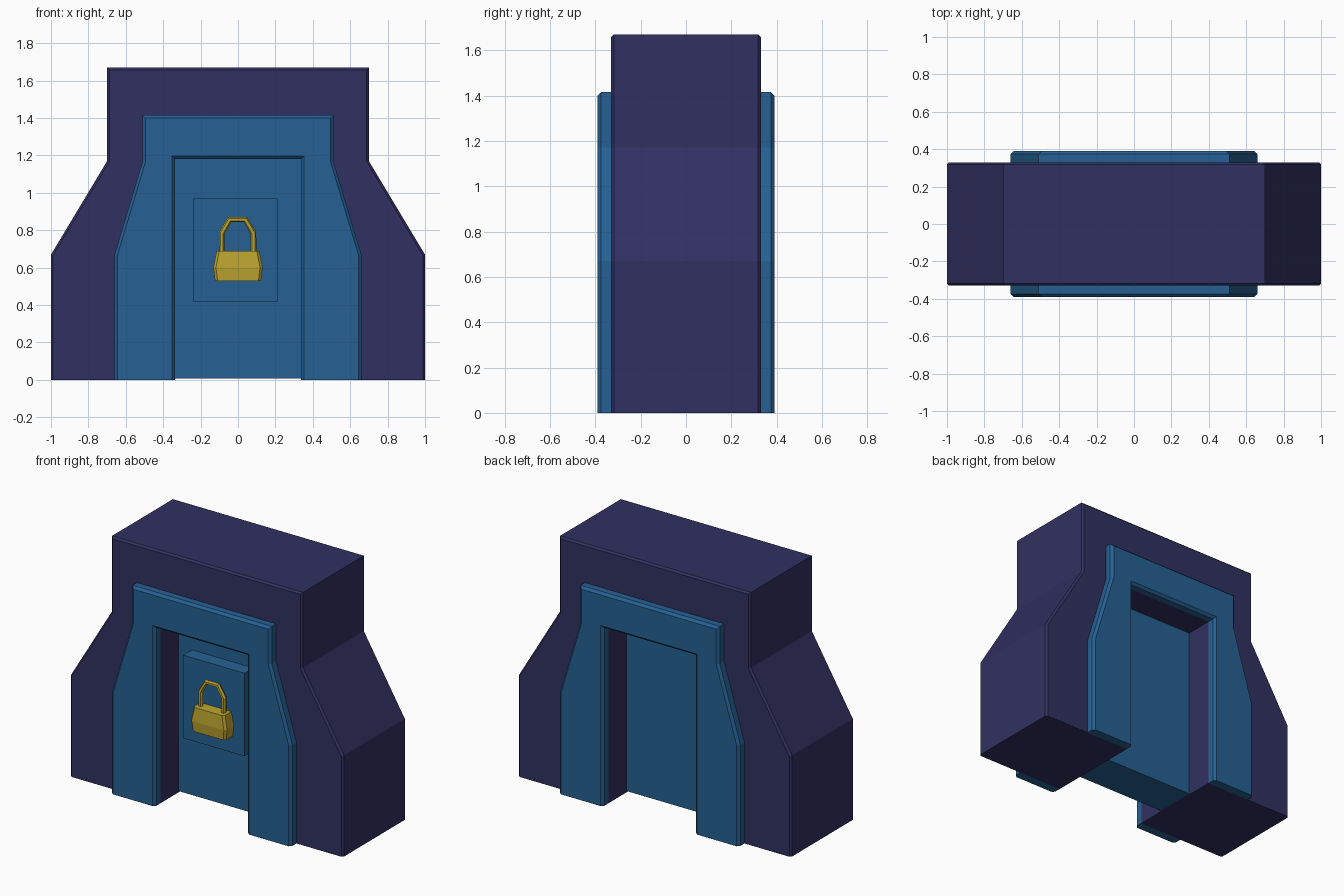
import bpy, bmesh

if "Cube" in bpy.data.objects:
    bpy.data.objects.remove(bpy.data.objects["Cube"])


def material(name, srgb):
    mat = bpy.data.materials.new(name)
    mat.diffuse_color = [((c / 255 + 0.055) / 1.055) ** 2.4 for c in srgb] + [1]
    mat.use_nodes = True
    mat.node_tree.nodes["Principled BSDF"].inputs["Base Color"].default_value = mat.diffuse_color
    return mat


PURPLE = material("dark purple stone", (49, 48, 97))
BLUE = material("blue panel", (38, 97, 148))
GOLD = material("gold metal", (190, 166, 48))


def finish(name, bm, mat):
    bmesh.ops.recalc_face_normals(bm, faces=bm.faces)
    me = bpy.data.meshes.new(name)
    bm.to_mesh(me)
    bm.free()
    me.materials.append(mat)
    ob = bpy.data.objects.new(name, me)
    bpy.context.collection.objects.link(ob)
    return ob


def prism(name, half, y0, y1, mat, bevel_ys=(), bevel=0.0, keep_inside=0.0):
    """Mirror a half profile (x, z) across x = 0, extrude it along y, bevel cap rims."""
    pts = half + [(-x, z) for x, z in reversed(half)]
    bm = bmesh.new()
    face = bm.faces.new([bm.verts.new((x, y0, z)) for x, z in pts])
    new = bmesh.ops.extrude_face_region(bm, geom=[face])["geom"]
    for v in new:
        if isinstance(v, bmesh.types.BMVert):
            v.co.y = y1
    rims = [e for e in bm.edges
            if any(all(abs(v.co.y - y) < 1e-5 for v in e.verts) for y in bevel_ys)
            and not all(v.co.z < 1e-5 for v in e.verts)
            and not all(abs(v.co.x) < keep_inside for v in e.verts)]
    if rims:
        bmesh.ops.bevel(bm, geom=rims, offset=bevel, segments=1,
                        affect='EDGES', clamp_overlap=True)
    return finish(name, bm, mat)


def box(name, x0, x1, y0, y1, z0, z1, mat):
    bm = bmesh.new()
    bmesh.ops.create_cube(bm, size=1)
    for v in bm.verts:
        v.co = (x1 if v.co.x > 0 else x0, y1 if v.co.y > 0 else y0, z1 if v.co.z > 0 else z0)
    return finish(name, bm, mat)


# Stone gateway with a doorway right through it
W, H = 0.337, 1.18
prism("gate_body",
      [(W, H), (W, 0), (1, 0), (1, 0.67), (0.7, 1.17), (0.7, 1.67)],
      -0.33, 0.33, PURPLE, (-0.33, 0.33), 0.012, 0.35)

# Raised door surrounds, front and back
trim = [(W, H), (W, 0), (0.66, 0), (0.66, 0.67), (0.51, 1.17), (0.51, 1.415)]
for name, s in (("front_surround", -1), ("back_surround", 1)):
    prism(name, trim, s * 0.33, s * 0.39, BLUE, (s * 0.39,), 0.016)

# Door slab and lock plate
box("door", -W, W, -0.14, 0.14, 0.008, H, BLUE)
box("lock_plate", -0.24, 0.21, -0.232, -0.13, 0.42, 0.97, BLUE)

# Padlock body: three chamfered rectangular rings, widest near the middle
LOCK_Y = -0.265
bm = bmesh.new()
rings = []
for z, w, d in ((0.53, 0.123, 0.046), (0.60, 0.132, 0.052), (0.69, 0.114, 0.046)):
    c = 0.014
    outline = [(w - c, -d), (w, c - d), (w, d - c), (w - c, d),
               (c - w, d), (-w, d - c), (-w, c - d), (c - w, -d)]
    rings.append([bm.verts.new((x, LOCK_Y + y, z)) for x, y in outline])
for a, b in zip(rings, rings[1:]):
    for i in range(8):
        j = (i + 1) % 8
        bm.faces.new((a[i], a[j], b[j], b[i]))
bm.faces.new(rings[0])
bm.faces.new(rings[-1])
finish("padlock_body", bm, GOLD)

# Padlock shackle: faceted tube along an angular arch
cu = bpy.data.curves.new("padlock_shackle", 'CURVE')
cu.dimensions = '3D'
cu.bevel_depth = 0.016
cu.bevel_resolution = 1
path = [(-0.087, 0.67), (-0.087, 0.785), (-0.045, 0.857),
        (0.04, 0.857), (0.082, 0.785), (0.082, 0.67)]
sp = cu.splines.new('POLY')
sp.points.add(len(path) - 1)
for p, (x, z) in zip(sp.points, path):
    p.co = (x, LOCK_Y, z, 1)
sp.use_smooth = False
cu.materials.append(GOLD)
shackle = bpy.data.objects.new("padlock_shackle", cu)
bpy.context.collection.objects.link(shackle)
bpy.context.view_layer.objects.active = shackle
shackle.select_set(True)
bpy.ops.object.convert(target='MESH')
